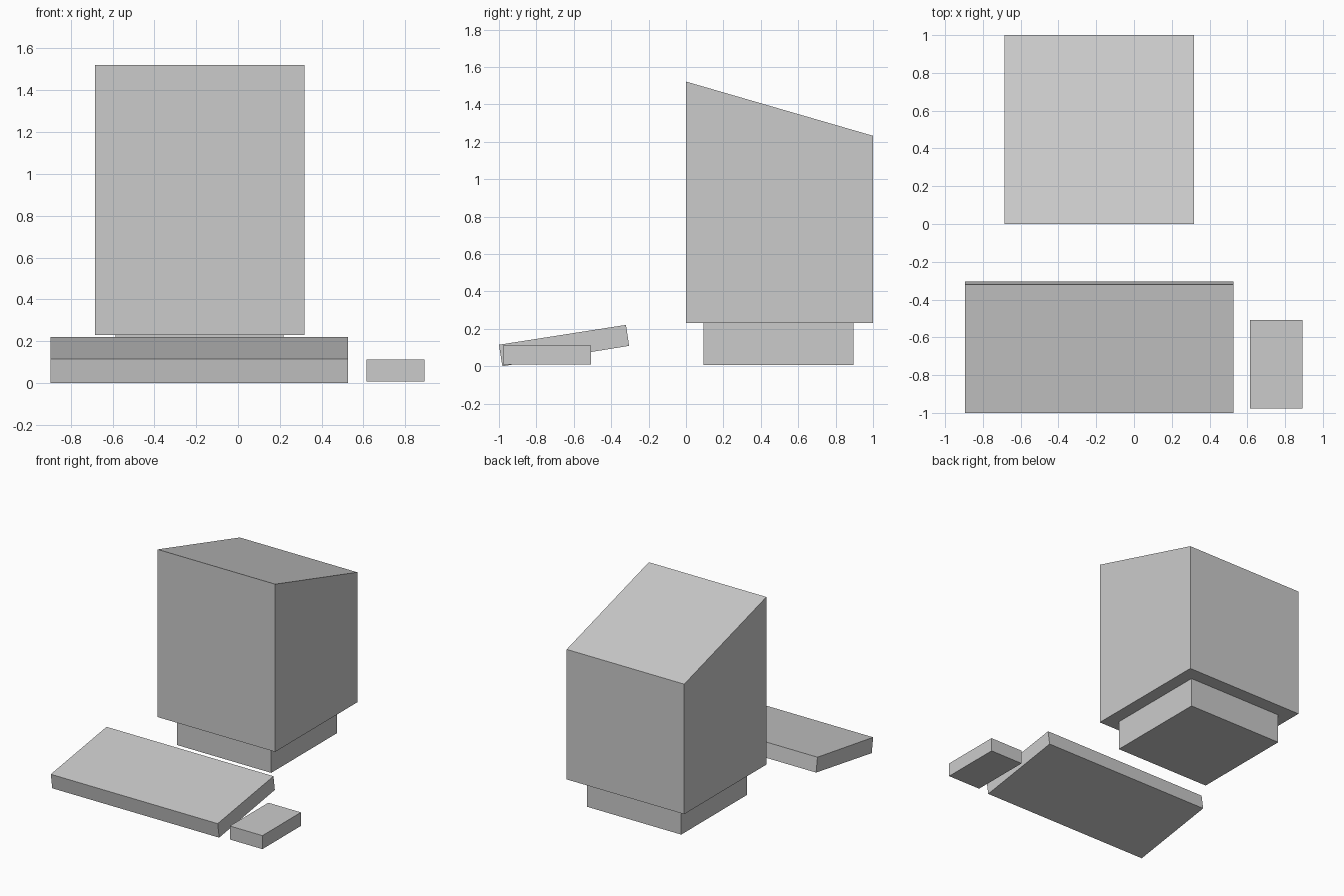
import bpy

if "Cube" in bpy.data.objects:
    bpy.data.objects.remove(bpy.data.objects["Cube"])


def extrude_profile(name, profile, x0, x1):
    """Solid made by sweeping a (y, z) outline from x0 to x1."""
    n = len(profile)
    verts = [(x, y, z) for x in (x0, x1) for y, z in profile]
    faces = [tuple(reversed(range(n))), tuple(range(n, 2 * n))]
    faces += [(i, (i + 1) % n, (i + 1) % n + n, i + n) for i in range(n)]
    mesh = bpy.data.meshes.new(name)
    mesh.from_pydata(verts, [], faces)
    obj = bpy.data.objects.new(name, mesh)
    bpy.context.collection.objects.link(obj)
    return obj


def box_profile(y0, y1, z0, z1):
    return [(y0, z0), (y1, z0), (y1, z1), (y0, z1)]


# Monitor housing with a top sloping down to the back
extrude_profile("monitor_housing",
                [(0.0, 0.23), (1.0, 0.23), (1.0, 1.232), (0.0, 1.522)],
                -0.685, 0.317)

# Smaller foot under the housing
extrude_profile("monitor_foot", box_profile(0.093, 0.895, 0.006, 0.23),
                -0.586, 0.218)

# Tilted keyboard slab
extrude_profile("keyboard",
                [(-0.982, 0.0), (-0.304, 0.109), (-0.321, 0.221), (-1.0, 0.115)],
                -0.896, 0.527)

# Mouse
extrude_profile("mouse", box_profile(-0.978, -0.509, 0.008, 0.112),
                0.615, 0.893)
